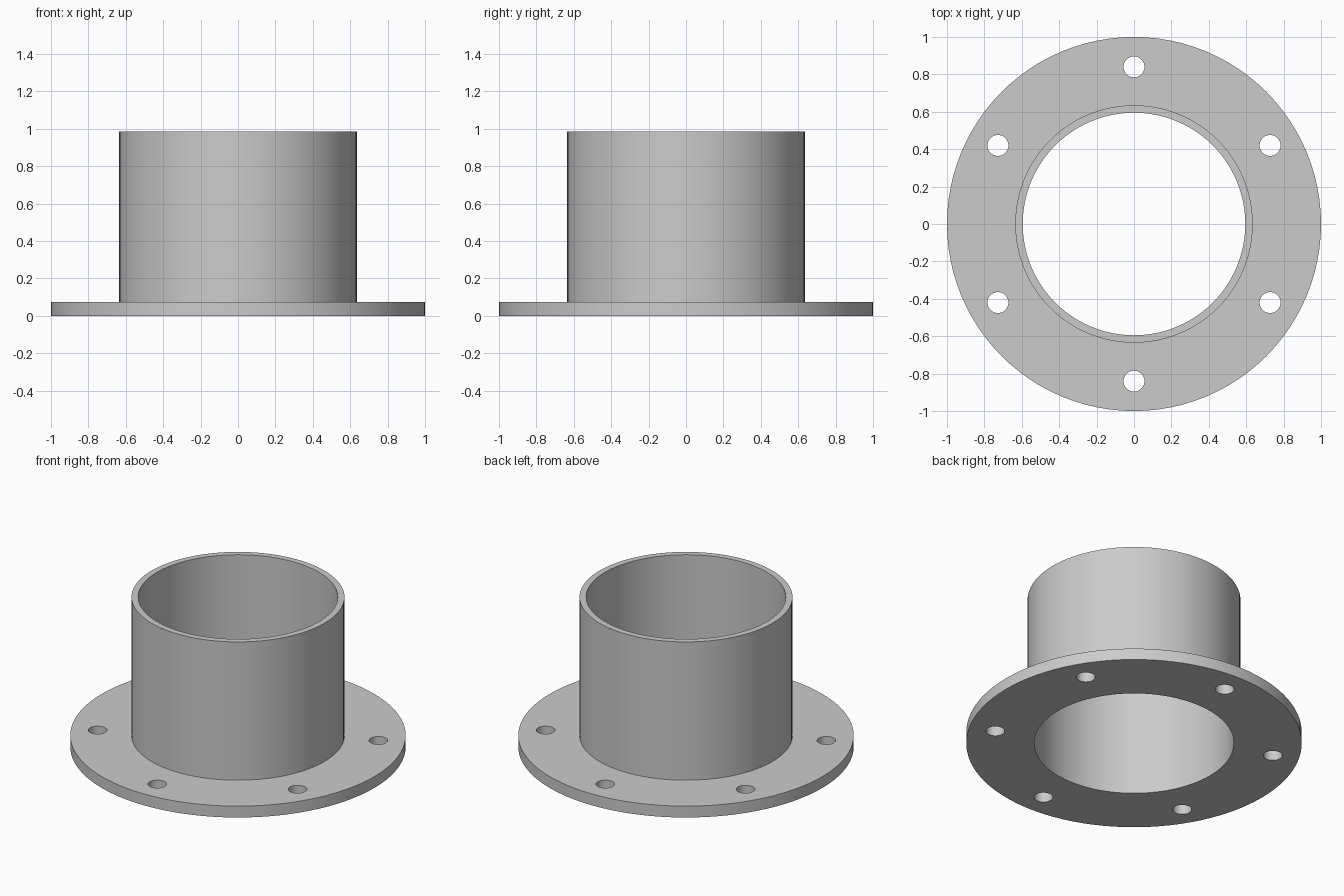
import bpy, bmesh, math
from mathutils import Matrix, Vector

cube = bpy.data.objects.get("Cube")
if cube:
    bpy.data.objects.remove(cube, do_unlink=True)

SEGMENTS = 96
FLANGE_R, PIPE_R, BORE_R = 1.0, 0.635, 0.595
FLANGE_H, TOTAL_H = 0.075, 0.985
BOLT_CIRCLE, BOLT_R, BOLTS = 0.84, 0.056, 6

steel = bpy.data.materials.new("grey_steel")
steel.use_nodes = True
colour = (0.6, 0.6, 0.6, 1)
steel.diffuse_color = colour
steel.node_tree.nodes["Principled BSDF"].inputs["Base Color"].default_value = colour


def make_object(name, bm):
    bmesh.ops.recalc_face_normals(bm, faces=bm.faces)
    mesh = bpy.data.meshes.new(name)
    bm.to_mesh(mesh)
    bm.free()
    mesh.materials.append(steel)
    obj = bpy.data.objects.new(name, mesh)
    bpy.context.collection.objects.link(obj)
    return obj


# Flanged pipe: one closed profile turned about the vertical axis
profile = [(BORE_R, 0), (FLANGE_R, 0), (FLANGE_R, FLANGE_H),
           (PIPE_R, FLANGE_H), (PIPE_R, TOTAL_H), (BORE_R, TOTAL_H)]
bm = bmesh.new()
verts = [bm.verts.new((r, 0, z)) for r, z in profile]
edges = [bm.edges.new((a, b)) for a, b in zip(verts, verts[1:] + verts[:1])]
bmesh.ops.spin(bm, geom=verts + edges, cent=(0, 0, 0), axis=(0, 0, 1),
               angle=math.tau, steps=SEGMENTS, use_merge=True)
bmesh.ops.remove_doubles(bm, verts=bm.verts, dist=0.0001)
flanged_pipe = make_object("flanged_pipe", bm)

# Bolt hole cutters, evenly spaced on the bolt circle
bm = bmesh.new()
for i in range(BOLTS):
    angle = math.pi / 2 + i * math.tau / BOLTS
    centre = Vector((math.cos(angle), math.sin(angle), 0)) * BOLT_CIRCLE
    centre.z = FLANGE_H / 2
    bmesh.ops.create_cone(bm, cap_ends=True, segments=32, radius1=BOLT_R,
                          radius2=BOLT_R, depth=FLANGE_H * 3,
                          matrix=Matrix.Translation(centre))
cutter = make_object("bolt_hole_cutter", bm)
cutter.hide_render = True

# Drill the holes, then discard the cutter
drill = flanged_pipe.modifiers.new("bolt_holes", 'BOOLEAN')
drill.operation = 'DIFFERENCE'
drill.solver = 'EXACT'
drill.object = cutter
bpy.ops.object.select_all(action='DESELECT')
flanged_pipe.select_set(True)
bpy.context.view_layer.objects.active = flanged_pipe
bpy.ops.object.modifier_apply(modifier=drill.name)
bpy.data.objects.remove(cutter, do_unlink=True)

# Smooth round walls with sharp rims
bpy.ops.object.shade_smooth_by_angle(angle=math.radians(30))
